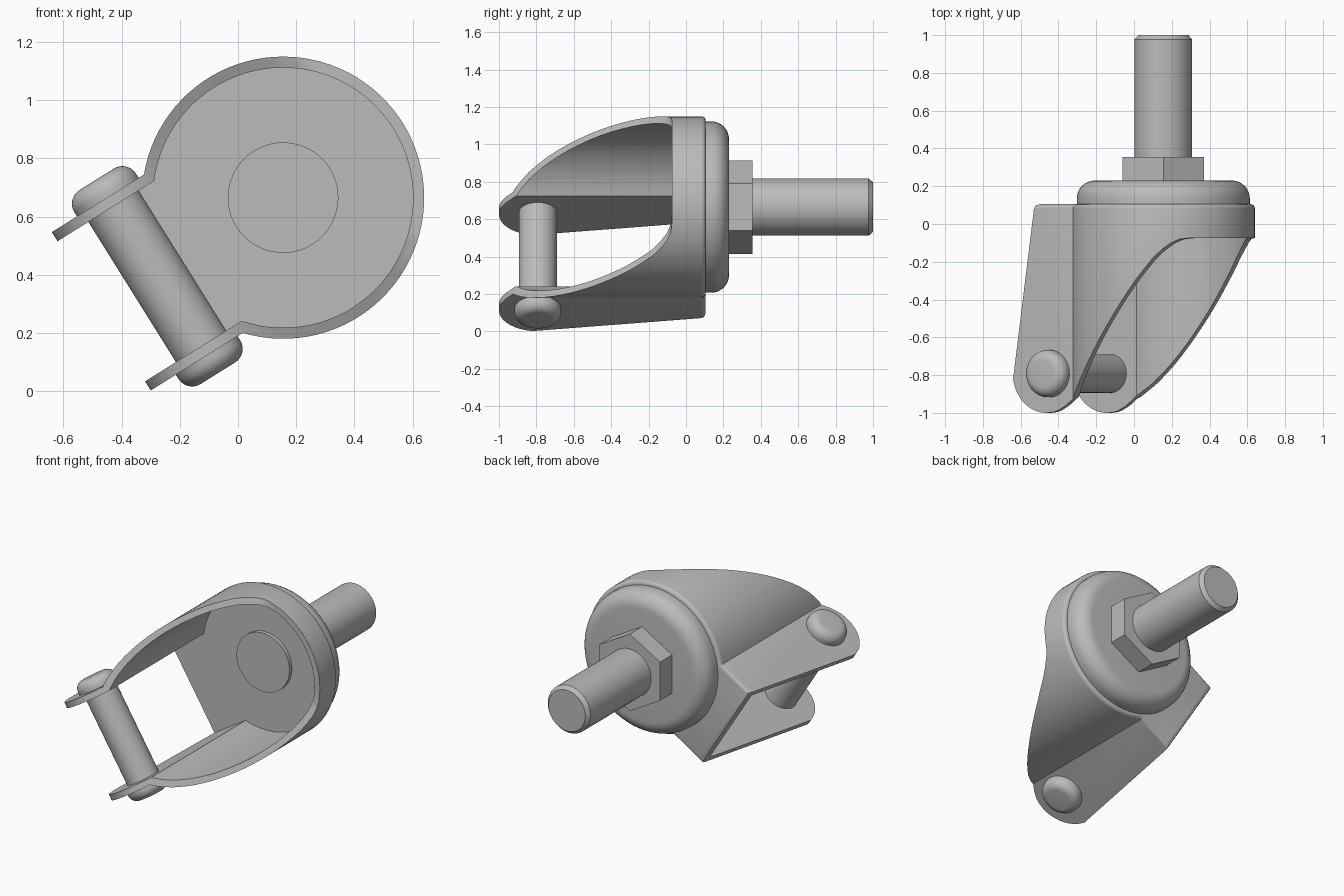
import bpy, bmesh, math
from mathutils import Vector

cube = bpy.data.objects.get("Cube")
if cube:
    bpy.data.objects.remove(cube)

steel = bpy.data.materials.new("grey steel")
steel.use_nodes = True
GREY = (0.5, 0.5, 0.5, 1)
steel.diffuse_color = GREY
steel.node_tree.nodes["Principled BSDF"].inputs["Base Color"].default_value = GREY

# Tilted frame: trail points towards the wheel, across follows the axle
TILT = math.radians(32)
TRAIL = Vector((-math.cos(TILT), 0, -math.sin(TILT)))
ACROSS = Vector((math.sin(TILT), 0, -math.cos(TILT)))
BACK = Vector((0, 1, 0))
CENTRE = Vector((0.155, 0, 0.665))


def place(p, y, w):
    return CENTRE + TRAIL * p + BACK * y + ACROSS * w


def finish(bm, name, smooth=True):
    bmesh.ops.recalc_face_normals(bm, faces=bm.faces[:])
    mesh = bpy.data.meshes.new(name)
    bm.to_mesh(mesh)
    bm.free()
    mesh.materials.append(steel)
    ob = bpy.data.objects.new(name, mesh)
    bpy.context.collection.objects.link(ob)
    if smooth:
        shade(ob)
    return ob


def activate(ob):
    bpy.ops.object.select_all(action='DESELECT')
    ob.select_set(True)
    bpy.context.view_layer.objects.active = ob


def shade(ob):
    activate(ob)
    bpy.ops.object.shade_smooth_by_angle(angle=math.radians(30))


def prism(name, points, offset, round_back=0):
    """Extrude a closed outline, optionally rounding its far rim."""
    bm = bmesh.new()
    face = bm.faces.new([bm.verts.new(p) for p in points])
    out = bmesh.ops.extrude_face_region(bm, geom=[face])["geom"]
    far = [g for g in out if isinstance(g, bmesh.types.BMVert)]
    bmesh.ops.translate(bm, verts=far, vec=offset)
    bmesh.ops.recalc_face_normals(bm, faces=bm.faces[:])
    if round_back:
        rim = [e for e in bm.edges if all(v in far for v in e.verts)]
        bmesh.ops.bevel(bm, geom=rim, offset=round_back, segments=4,
                        profile=0.5, affect='EDGES')
    return finish(bm, name, False)


def lathe(name, profile, origin, axis, segments=64):
    """Turn (radius, distance) points around an axis."""
    side = axis.orthogonal().normalized()
    if abs(axis.y) > 0.9:
        side = Vector((0, 0, 1))
    bm = bmesh.new()
    verts = [bm.verts.new(origin + side * r + axis * h) for r, h in profile]
    edges = [bm.edges.new(pair) for pair in zip(verts, verts[1:])]
    bmesh.ops.spin(bm, geom=verts + edges, cent=origin, axis=axis,
                   angle=math.tau, steps=segments)
    bmesh.ops.remove_doubles(bm, verts=bm.verts[:], dist=0.0005)
    return finish(bm, name)


def fillet(radius, height, r, steps=8):
    """Quarter-round points that end a turned profile."""
    return [(radius - r + r * math.cos(a), height - r + r * math.sin(a))
            for a in (math.pi / 2 * i / steps for i in range(steps + 1))]


def boolean(ob, cutter, operation):
    activate(ob)
    mod = ob.modifiers.new("cut", 'BOOLEAN')
    mod.object, mod.operation, mod.solver = cutter, operation, 'EXACT'
    bpy.ops.object.modifier_apply(modifier=mod.name)
    bpy.data.objects.remove(cutter)


def u_outline(radius, half, reach, y):
    """Round housing opening into two parallel arms."""
    start = math.asin(half / radius)
    n = 72
    pts = [place(reach, y, half)]
    for i in range(n + 1):
        a = start + (math.tau - 2 * start) * i / n
        pts.append(place(radius * math.cos(a), y, radius * math.sin(a)))
    return pts + [place(reach, y, -half)]


# Fork: solid housing, trimmed to the side profile, then hollowed
fork = prism("fork_bracket", u_outline(0.485, 0.321, 0.85, -1.1), BACK * 1.205, 0.022)
front_edge = [(-0.6, -0.075), (-0.36, -0.075), (-0.325, -0.08), (-0.29, -0.1),
              (-0.25, -0.135), (-0.208, -0.18), (-0.11, -0.31), (0, -0.465),
              (0.126, -0.64), (0.2, -0.74), (0.28, -0.84), (0.35, -0.915), (0.41, -0.962)]
tip = [(0.529 + 0.21 * math.cos(a), -0.79 + 0.21 * math.sin(a))
       for a in (math.radians(-110 + 6 * i) for i in range(18))]
back_edge = [(0.607, 0.08), (0.6, 0.098), (0.58, 0.105), (0.57, 0.2), (-0.6, 0.2)]
trim = prism("trim", [place(p, y, -0.6) for p, y in front_edge + tip + back_edge],
             ACROSS * 1.2)
boolean(fork, trim, 'INTERSECT')
hollow = prism("hollow", u_outline(0.447, 0.284, 1, -1.3), BACK * 1.36)
boolean(fork, hollow, 'DIFFERENCE')
shade(fork)

# Swivel: bearing cap, inner rivet, nut and stem
lathe("bearing_cap", [(0, 0.09), (0.458, 0.09)] + fillet(0.458, 0.23, 0.095) + [(0, 0.23)],
      CENTRE, BACK, 96)
lathe("inner_rivet", [(0, 0.07), (0.19, 0.07), (0.19, 0.035), (0, 0.035)], CENTRE, BACK)
lathe("hex_nut", [(0, 0.22), (0.25, 0.22), (0.25, 0.355), (0, 0.355)], CENTRE, BACK, 6)
lathe("threaded_stem", [(0, 0.3), (0.153, 0.3), (0.153, 0.977), (0.132, 1), (0, 1)],
      CENTRE, BACK)

# Axle between the arms, with a rounded head on each end
axle = place(0.51, -0.792, 0)
lathe("axle_pin", [(0, -0.3), (0.102, -0.3), (0.102, 0.3), (0, 0.3)], axle, ACROSS)
for name, way in (("upper_axle_head", -1), ("lower_axle_head", 1)):
    lathe(name, [(0, 0.31), (0.125, 0.31)] + fillet(0.125, 0.393, 0.055) + [(0, 0.393)],
          axle, ACROSS * way)
